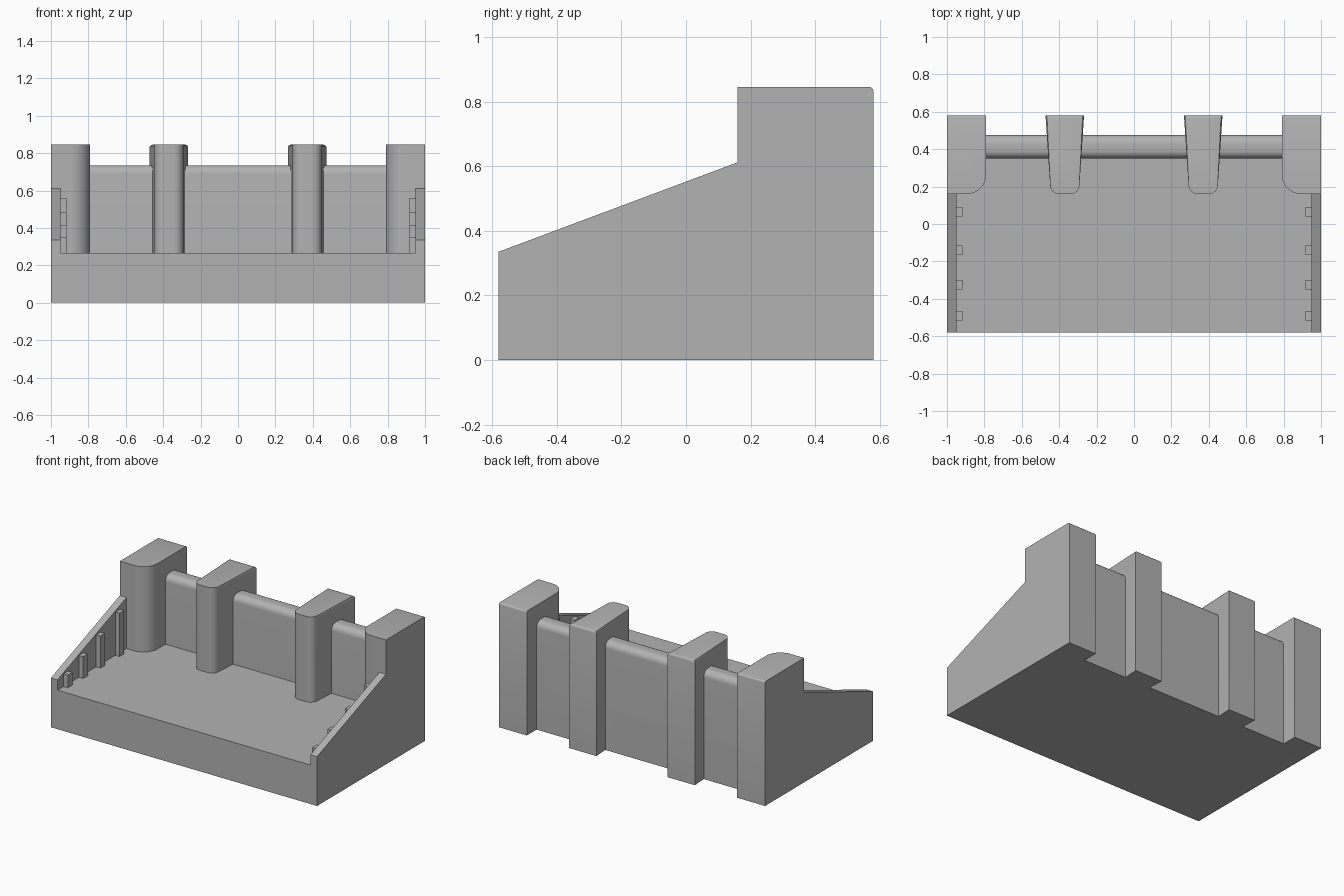
import bpy, bmesh
from mathutils import Vector

cube = bpy.data.objects.get("Cube")
if cube:
    bpy.data.objects.remove(cube, do_unlink=True)

stone = bpy.data.materials.new("grey stone")
stone.use_nodes = True
grey = (0.45, 0.45, 0.45, 1)
stone.diffuse_color = grey
stone.node_tree.nodes["Principled BSDF"].inputs["Base Color"].default_value = grey

FRONT, PIER_FRONT, BACK = -0.58, 0.16, 0.58
WALL_FRONT, WALL_BACK = 0.35, 0.475
FLOOR, WALL_TOP, PIER_TOP = 0.265, 0.735, 0.845
LIP_LOW, LIP_HIGH, LIP_X = 0.335, 0.612, 0.95


def prism(name, points, push, rounds=()):
    """Extrude a flat outline; each round is (edge midpoint test, radius, segments)."""
    bm = bmesh.new()
    face = bm.faces.new([bm.verts.new(p) for p in points])
    grown = bmesh.ops.extrude_face_region(bm, geom=[face])["geom"]
    bmesh.ops.translate(bm, vec=Vector(push),
                        verts=[g for g in grown if isinstance(g, bmesh.types.BMVert)])
    for test, radius, segments in rounds:
        edges = [e for e in bm.edges if test((e.verts[0].co + e.verts[1].co) / 2)]
        bmesh.ops.bevel(bm, geom=edges, offset=radius, segments=segments,
                        profile=0.5, affect='EDGES')
    bmesh.ops.recalc_face_normals(bm, faces=bm.faces[:])
    mesh = bpy.data.meshes.new(name)
    bm.to_mesh(mesh)
    bm.free()
    mesh.materials.append(stone)
    obj = bpy.data.objects.new(name, mesh)
    bpy.context.collection.objects.link(obj)
    bpy.ops.object.select_all(action='DESELECT')
    obj.select_set(True)
    bpy.context.view_layer.objects.active = obj
    bpy.ops.object.shade_smooth_by_angle(angle=0.6)
    return obj


def box(name, x0, x1, y0, y1, z0, z1, rounds=()):
    plan = [(x0, y0, z0), (x1, y0, z0), (x1, y1, z0), (x0, y1, z0)]
    return prism(name, plan, (0, 0, z1 - z0), rounds)


def lip_height(y):
    return LIP_LOW + (LIP_HIGH - LIP_LOW) * (y - FRONT) / (PIER_FRONT - FRONT)


# Floor slab and rear wall with a rounded coping
box("floor_slab", -LIP_X, LIP_X, FRONT, WALL_BACK, 0, FLOOR)
box("rear_wall", -0.9, 0.9, WALL_FRONT, WALL_BACK, 0, WALL_TOP,
    [(lambda m: m.z > WALL_TOP - 0.01 and abs(m.x) < 0.1, 0.045, 8)])

for side, label in ((1, "left"), (-1, "right")):
    # Sloping side wall
    profile = [(side * LIP_X, FRONT, 0), (side * LIP_X, PIER_FRONT, 0),
               (side * LIP_X, PIER_FRONT, LIP_HIGH), (side * LIP_X, FRONT, LIP_LOW)]
    prism(label + "_side_wall", profile, (side * (1 - LIP_X), 0, 0))

    # Slats standing against the side wall
    for i, y in enumerate((0.065, -0.14, -0.325, -0.49)):
        xs = sorted((side * 0.918, side * LIP_X))
        box(f"{label}_slat_{i + 1}", *xs, y - 0.025, y + 0.025,
            FLOOR, lip_height(y - 0.025) - 0.008)

    # Corner pier, rounded on its inner front edge
    xs = sorted((side * 0.79, side))
    box(label + "_corner_pier", *xs, PIER_FRONT, BACK, 0, PIER_TOP, [
        (lambda m: abs(m.x) < 0.8 and m.y < PIER_FRONT + 0.01 and 0.1 < m.z < 0.8, 0.105, 12),
        (lambda m: m.y > BACK - 0.01 and m.z > PIER_TOP - 0.01 and 0.85 < abs(m.x) < 0.95,
         0.012, 3)])

    # Tapered middle pier, narrow end forward
    plan = [(side * 0.295, PIER_FRONT, 0), (side * 0.445, PIER_FRONT, 0),
            (side * 0.473, BACK, 0), (side * 0.267, BACK, 0)]
    prism(label + "_middle_pier", plan, (0, 0, PIER_TOP), [
        (lambda m: m.y < PIER_FRONT + 0.01 and 0.1 < m.z < 0.8, 0.045, 8),
        (lambda m: m.z > PIER_TOP - 0.01 and m.y > 0.3, 0.015, 3)])
